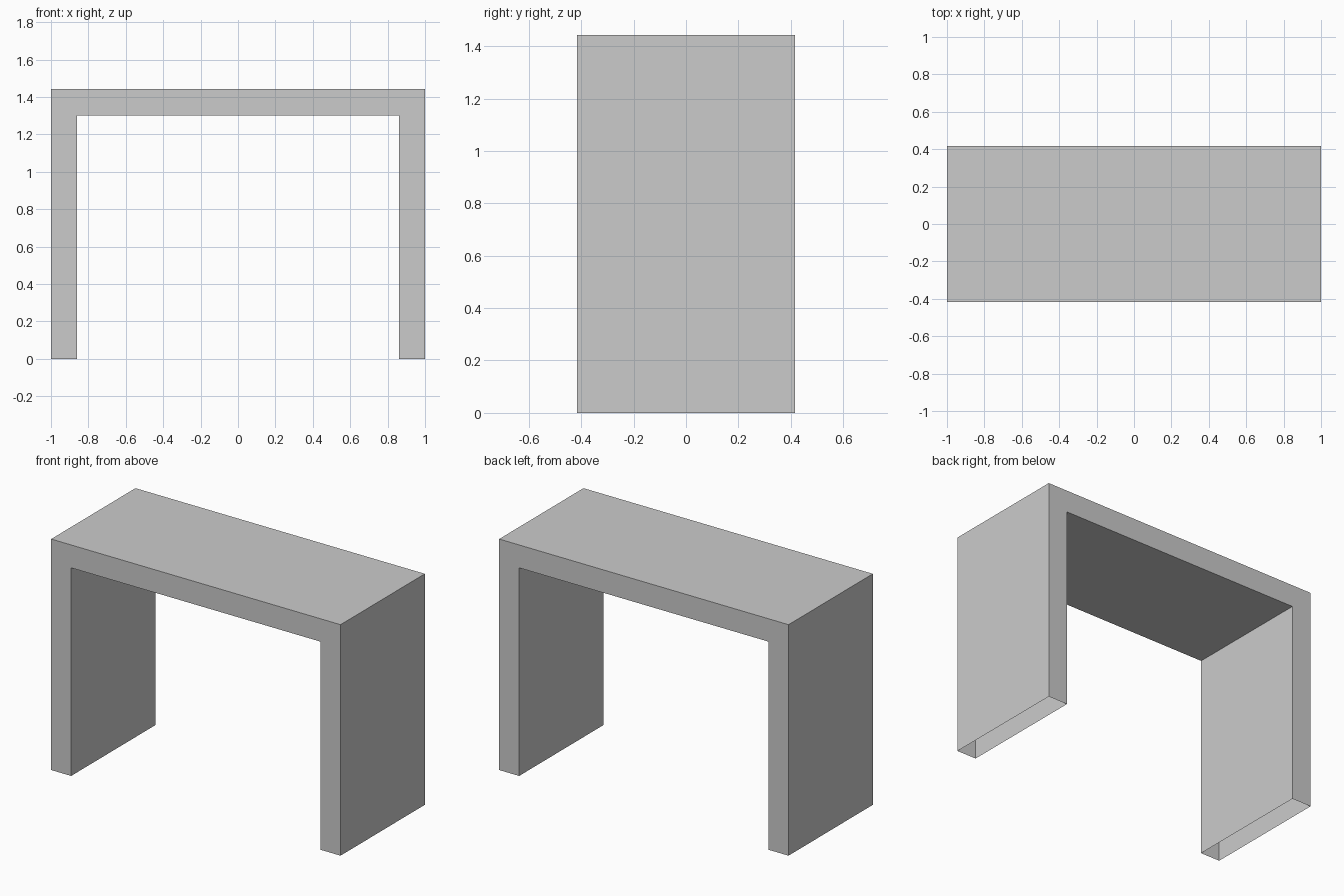
import bpy, bmesh
from mathutils import Vector

if "Cube" in bpy.data.objects:
    bpy.data.objects.remove(bpy.data.objects["Cube"])

HALF_LEN, HALF_DEPTH, HEIGHT = 1.0, 0.416, 1.443
UNDERSIDE, INNER_X = 1.30, 0.862


def shell_box(name, lo, hi, open_normals):
    """Box spanning lo..hi, with the faces along open_normals left open."""
    lo, hi = Vector(lo), Vector(hi)
    bm = bmesh.new()
    bmesh.ops.create_cube(bm, size=1)
    bmesh.ops.scale(bm, vec=hi - lo, verts=bm.verts)
    bmesh.ops.translate(bm, vec=(lo + hi) / 2, verts=bm.verts)
    bm.normal_update()
    gone = [f for f in bm.faces
            if any(f.normal.dot(Vector(n)) > 0.9 for n in open_normals)]
    bmesh.ops.delete(bm, geom=gone, context='FACES')
    mesh = bpy.data.meshes.new(name)
    bm.to_mesh(mesh)
    bm.free()
    obj = bpy.data.objects.new(name, mesh)
    bpy.context.collection.objects.link(obj)
    return obj


# Slab legs: hollow panels, open at the floor
for name, x0, x1 in (("left_leg", -HALF_LEN, -INNER_X),
                     ("right_leg", INNER_X, HALF_LEN)):
    shell_box(name, (x0, -HALF_DEPTH, 0), (x1, HALF_DEPTH, HEIGHT), [(0, 0, -1)])

# Table top between the legs, open where it joins them
shell_box("table_top", (-INNER_X, -HALF_DEPTH, UNDERSIDE),
          (INNER_X, HALF_DEPTH, HEIGHT), [(1, 0, 0), (-1, 0, 0)])
